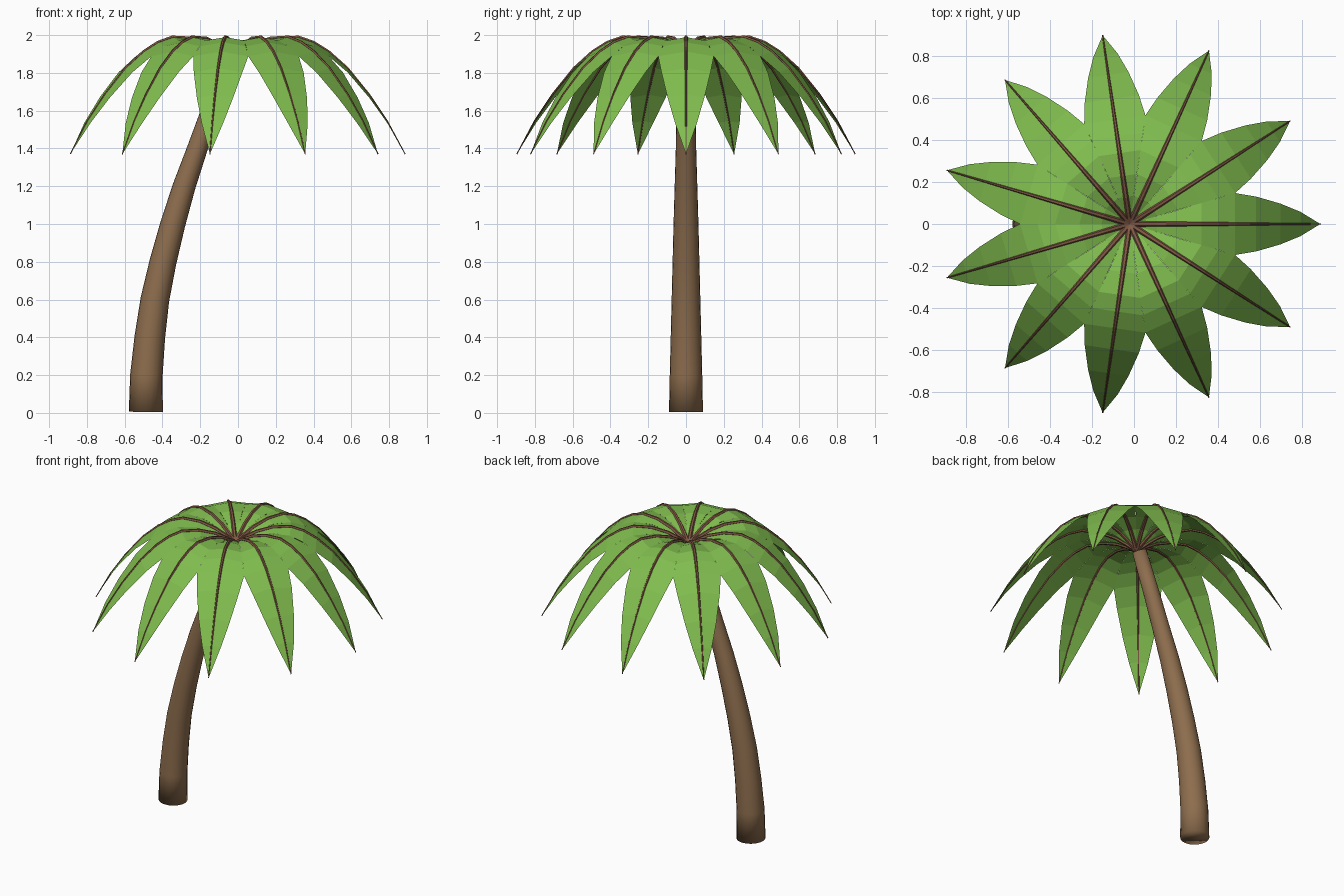
import bpy, bmesh, math
from mathutils import Vector, Matrix

cube = bpy.data.objects.get("Cube")
if cube:
    bpy.data.objects.remove(cube)


def material(name, rgb):
    m = bpy.data.materials.new(name)
    m.use_nodes = True
    m.diffuse_color = (*rgb, 1)
    m.node_tree.nodes["Principled BSDF"].inputs["Base Color"].default_value = (*rgb, 1)
    return m


def make_object(name, bm, mat, smooth):
    bmesh.ops.recalc_face_normals(bm, faces=bm.faces)
    mesh = bpy.data.meshes.new(name)
    bm.to_mesh(mesh)
    bm.free()
    for p in mesh.polygons:
        p.use_smooth = smooth
    mesh.materials.append(mat)
    obj = bpy.data.objects.new(name, mesh)
    bpy.context.collection.objects.link(obj)
    return obj


def tube(bm, path, radii, sides):
    """Capped tube along a path lying in the xz plane."""
    rings = []
    for i, p in enumerate(path):
        t = (path[min(i + 1, len(path) - 1)] - path[max(i - 1, 0)]).normalized()
        side = Vector((0, 1, 0))
        up = t.cross(side)
        ring = []
        for k in range(sides):
            a = math.tau * k / sides
            ring.append(bm.verts.new(p + radii[i] * (math.cos(a) * side + math.sin(a) * up)))
        rings.append(ring)
    for a, b in zip(rings, rings[1:]):
        for k in range(sides):
            n = (k + 1) % sides
            bm.faces.new((a[k], a[n], b[n], b[k]))
    bm.faces.new(rings[0])
    bm.faces.new(rings[-1])


bark = material("bark brown", (0.270, 0.155, 0.076))
rib_brown = material("rib brown", (0.223, 0.098, 0.058))
leaf_green = material("leaf green", (0.216, 0.503, 0.076))

# Leaning trunk: x, z, radius
trunk_profile = [(-.488, .005, .09), (-.485, .2, .086), (-.467, .4, .081), (-.44, .6, .076),
                 (-.397, .8, .071), (-.345, 1, .066), (-.285, 1.2, .060), (-.215, 1.4, .054),
                 (-.145, 1.6, .050), (-.045, 1.87, .045)]
bm = bmesh.new()
tube(bm, [Vector((x, 0, z)) for x, z, r in trunk_profile], [r for x, z, r in trunk_profile], 20)
make_object("trunk", bm, bark, True)

# Frond: distance from crown centre, height, half width of the blade
FRONDS = 11
frond_profile = [(0, 1.87, 0), (.06, 1.91, .018), (.13, 1.95, .038), (.23, 1.982, .067),
                 (.34, 1.989, .100), (.42, 1.962, .123), (.50, 1.913, .147), (.60, 1.825, .130),
                 (.715, 1.685, .097), (.81, 1.545, .058), (.905, 1.37, 0)]

for n in range(FRONDS):
    place = Matrix.Translation((-.02, 0, 0)) @ Matrix.Rotation(math.tau * n / FRONDS, 4, "Z")

    # Blade: two flat-shaded halves folded along the rib
    bm = bmesh.new()
    mid = [bm.verts.new((r, 0, z)) for r, z, w in frond_profile]
    for s in (1, -1):
        edge = [bm.verts.new((r, s * w, z - .17 * w)) if w else mid[i]
                for i, (r, z, w) in enumerate(frond_profile)]
        for i in range(len(mid) - 1):
            quad = dict.fromkeys((mid[i], mid[i + 1], edge[i + 1], edge[i]))
            bm.faces.new(list(quad))
    blade = make_object(f"frond_blade_{n + 1}", bm, leaf_green, False)
    blade.matrix_world = place

    # Rib: thin tapering tube running the length of the blade
    bm = bmesh.new()
    path = [Vector((r, 0, z)) for r, z, w in frond_profile]
    tube(bm, path, [.014 - .011 * r / .905 for r, z, w in frond_profile], 6)
    rib = make_object(f"frond_rib_{n + 1}", bm, rib_brown, False)
    rib.matrix_world = place
